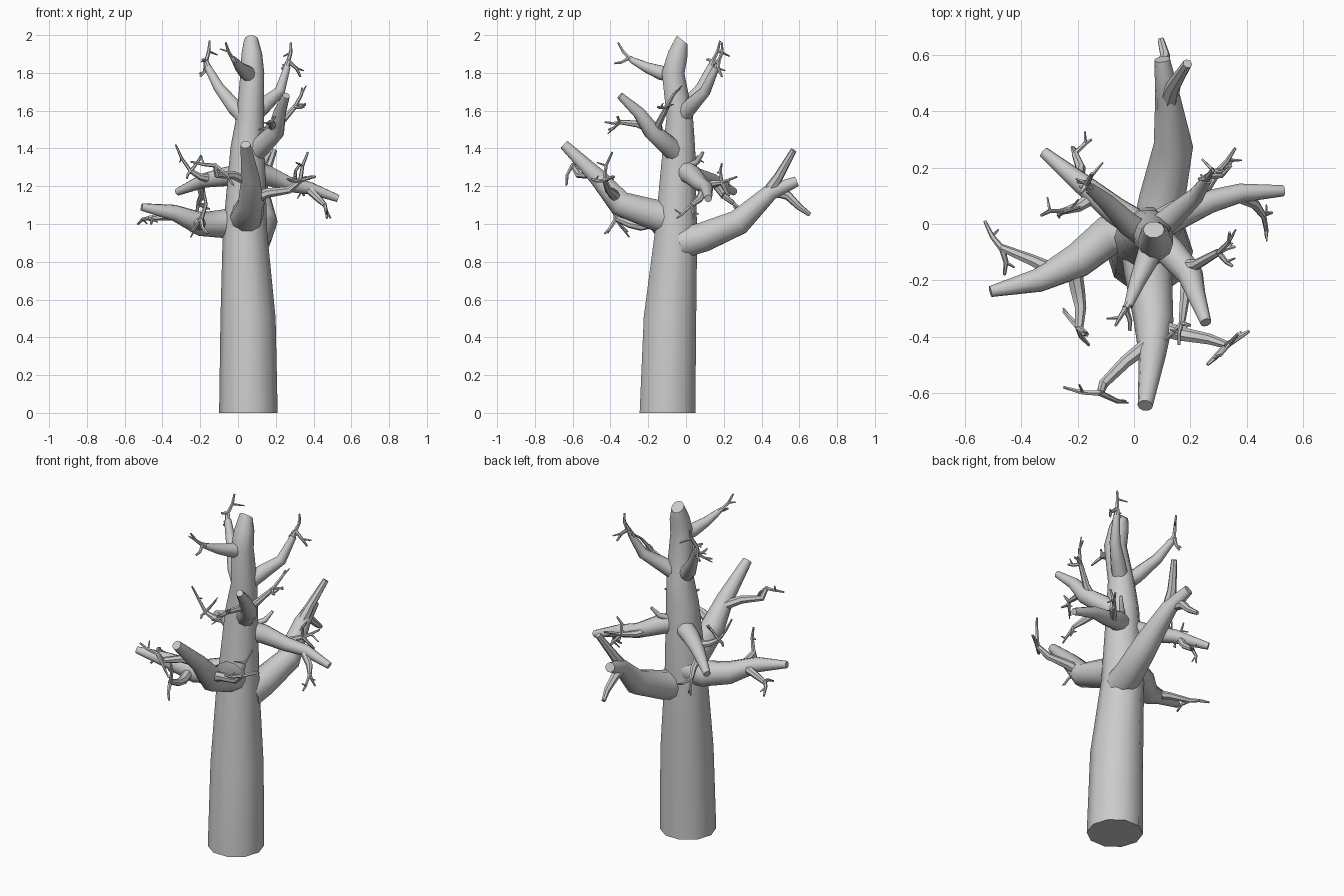
import bpy, bmesh, math, random
from mathutils import Vector

rng = random.Random(4)


def tube(bm, pts, radii, sides, first=None, last=None):
    """Tapered, capped tube through pts."""
    pts = [Vector(p) for p in pts]
    n = len(pts)
    rings, ref = [], Vector((1, 0, 0))
    for i, p in enumerate(pts):
        a, b = pts[max(i - 1, 0)], pts[min(i + 1, n - 1)]
        if 0 < i < n - 1:
            t = (p - a).normalized() + (b - p).normalized()
        else:
            t = b - a
        if i == 0 and first:
            t = Vector(first)
        if i == n - 1 and last:
            t = Vector(last)
        t.normalize()
        if i == 0 and abs(ref.dot(t)) > 0.9:
            ref = Vector((0, 0, 1))
        ref = (ref - t * ref.dot(t)).normalized()
        side = t.cross(ref)
        rings.append([bm.verts.new(p + radii[i] * (ref * math.cos(k) + side * math.sin(k)))
                      for k in (2 * math.pi * j / sides for j in range(sides))])
    for lo, hi in zip(rings, rings[1:]):
        for j in range(sides):
            k = (j + 1) % sides
            bm.faces.new((lo[j], lo[k], hi[k], hi[j]))
    bm.faces.new(rings[0][::-1])
    bm.faces.new(rings[-1])


def twig(bm, path, r0, r1, tips):
    """Thin side shoot ending in forked, kinked tips."""
    n = len(path) - 1
    tube(bm, path, [r0 + (r1 - r0) * i / n for i in range(n + 1)], 7)
    end = Vector(path[-1])
    for tip in tips:
        tip = Vector(tip)
        d = tip - end
        size = d.length
        jit = lambda s: Vector([rng.uniform(-s, s) for _ in range(3)])
        mid = end + d * 0.55 + jit(size * 0.12)
        tube(bm, [end - d * 0.05, mid, tip], [r1 * 0.85, r1 * 0.65, r1 * 0.4], 6)
        # tiny spur on each tip
        spur = mid + d * 0.2 + jit(size * 0.4)
        tube(bm, [mid, spur], [r1 * 0.5, r1 * 0.25], 5)


def part(name, pts, radii, twigs=(), **kw):
    bm = bmesh.new()
    tube(bm, pts, radii, 10, **kw)
    for t in twigs:
        twig(bm, *t)
    me = bpy.data.meshes.new(name)
    bm.to_mesh(me)
    bm.free()
    ob = bpy.data.objects.new(name, me)
    bpy.context.collection.objects.link(ob)
    bpy.context.view_layer.objects.active = ob
    ob.select_set(True)
    bpy.ops.object.shade_smooth_by_angle(angle=math.radians(40))
    ob.select_set(False)


# Trunk, leaning and cut at a slant on top
part("trunk",
     [(.055, -.098, 0), (.053, -.085, .5), (.037, -.053, .95), (.05, -.037, 1.4),
      (.065, -.033, 1.57), (.076, -.068, 1.8), (.073, -.043, 1.9), (.07, -.02, 1.975)],
     [.155, .146, .118, .09, .073, .063, .055, .038], first=(0, 0, 1), last=(0, .64, .77))

# Lower big branches
part("front_branch",
     [(.04, -.06, 1.02), (.05, -.17, 1.05), (.07, -.35, 1.11), (.065, -.47, 1.25), (.04, -.645, 1.42)],
     [.09, .085, .07, .048, .027],
     [([(.07, -.36, 1.13), (.16, -.39, 1.165), (.27, -.41, 1.18), (.33, -.43, 1.23)], .032, .014,
       [(.37, -.39, 1.38), (.41, -.38, 1.25), (.26, -.5, 1.24)]),
      ([(.06, -.42, 1.22), (-.03, -.49, 1.26), (-.11, -.57, 1.26), (-.12, -.6, 1.31)], .028, .013,
       [(-.25, -.58, 1.33), (-.03, -.63, 1.21)])])

part("back_branch",
     [(.08, -.02, .9), (.1, .09, .93), (.14, .28, 1.01), (.12, .45, 1.17), (.1, .585, 1.225)],
     [.085, .082, .07, .045, .028],
     [([(.12, .43, 1.16), (.14, .49, 1.25), (.19, .57, 1.39)], .035, .017, []),
      ([(.11, .44, 1.18), (.1, .54, 1.15), (.11, .6, 1.09), (.095, .655, 1.05)], .03, .012, [])])

part("left_branch",
     [(.03, -.02, 1.02), (-.09, -.04, 1.0), (-.2, -.13, 1.0), (-.34, -.2, 1.06), (-.51, -.24, 1.09)],
     [.08, .074, .064, .043, .02],
     [([(-.28, -.17, 1.04), (-.36, -.13, 1.04), (-.47, -.085, 1.03)], .028, .014,
       [(-.53, .01, 1.0), (-.46, -.18, 1.0)]),
      ([(-.22, -.13, 1.02), (-.2, -.24, .99), (-.19, -.3, 1.0), (-.195, -.37, 1.03)], .032, .015,
       [(-.25, -.31, .96), (-.16, -.43, .95), (-.18, -.39, 1.17)])])

# Middle branches
part("back_left_branch",
     [(.04, -.02, 1.27), (-.07, .05, 1.25), (-.18, .14, 1.23), (-.32, .255, 1.17)],
     [.055, .05, .038, .02],
     [([(-.14, .1, 1.24), (-.2, .06, 1.25), (-.25, .045, 1.28)], .026, .012,
       [(-.33, .03, 1.42), (-.27, .03, 1.24), (-.19, .06, 1.36)]),
      ([(-.2, .15, 1.22), (-.19, .2, 1.15), (-.21, .25, 1.11)], .024, .012,
       [(-.15, .3, 1.08), (-.22, .27, 1.02)])])

part("right_branch",
     [(.05, -.03, 1.29), (.15, .03, 1.26), (.27, .08, 1.21), (.38, .11, 1.19), (.53, .118, 1.135)],
     [.058, .055, .042, .034, .02],
     [([(.2, .05, 1.23), (.25, .12, 1.21), (.3, .19, 1.22)], .028, .013,
       [(.36, .27, 1.25), (.33, .19, 1.32), (.35, .23, 1.15)]),
      ([(.37, .1, 1.19), (.43, .07, 1.13), (.46, .03, 1.1)], .025, .012,
       [(.47, -.05, 1.03), (.49, .04, 1.03)])])

part("front_right_branch",
     [(.07, -.04, 1.36), (.13, -.1, 1.42), (.2, -.18, 1.49), (.22, -.25, 1.59), (.255, -.35, 1.68)],
     [.055, .054, .047, .034, .02],
     [([(.19, -.17, 1.5), (.18, -.26, 1.53), (.17, -.35, 1.54)], .025, .012,
       [(.2, -.36, 1.57), (.11, -.41, 1.5), (.16, -.43, 1.54)]),
      ([(.18, -.15, 1.48), (.22, -.145, 1.53), (.3, -.1, 1.62)], .026, .013,
       [(.34, -.03, 1.72), (.35, -.15, 1.62), (.36, -.08, 1.63)])])

# Upper small branches
part("upper_left_branch",
     [(.04, -.04, 1.56), (-.02, 0, 1.62), (-.1, .08, 1.72), (-.16, .13, 1.83)],
     [.045, .042, .03, .02],
     [([(-.15, .12, 1.81), (-.17, .14, 1.86)], .017, .014,
       [(-.15, .18, 1.97), (-.19, .11, 1.87), (-.2, .15, 1.78)])])

part("upper_right_branch",
     [(.08, -.02, 1.57), (.14, .03, 1.63), (.22, .1, 1.7), (.26, .16, 1.83)],
     [.045, .042, .03, .018],
     [([(.255, .155, 1.81), (.265, .17, 1.86)], .016, .014,
       [(.28, .19, 1.96), (.33, .19, 1.78), (.23, .16, 1.82)])])

part("upper_front_branch",
     [(.07, -.06, 1.79), (.045, -.13, 1.8), (.01, -.21, 1.83), (-.02, -.29, 1.87)],
     [.045, .04, .028, .016],
     [([(-.01, -.27, 1.86), (-.03, -.3, 1.88)], .016, .013,
       [(-.065, -.36, 1.96), (-.015, -.38, 1.85)])])

# Small shoot below the upper crown
part("back_right_shoot",
     [(.08, 0, 1.3), (.14, .06, 1.33), (.17, .09, 1.38)], [.02, .015, .008])
